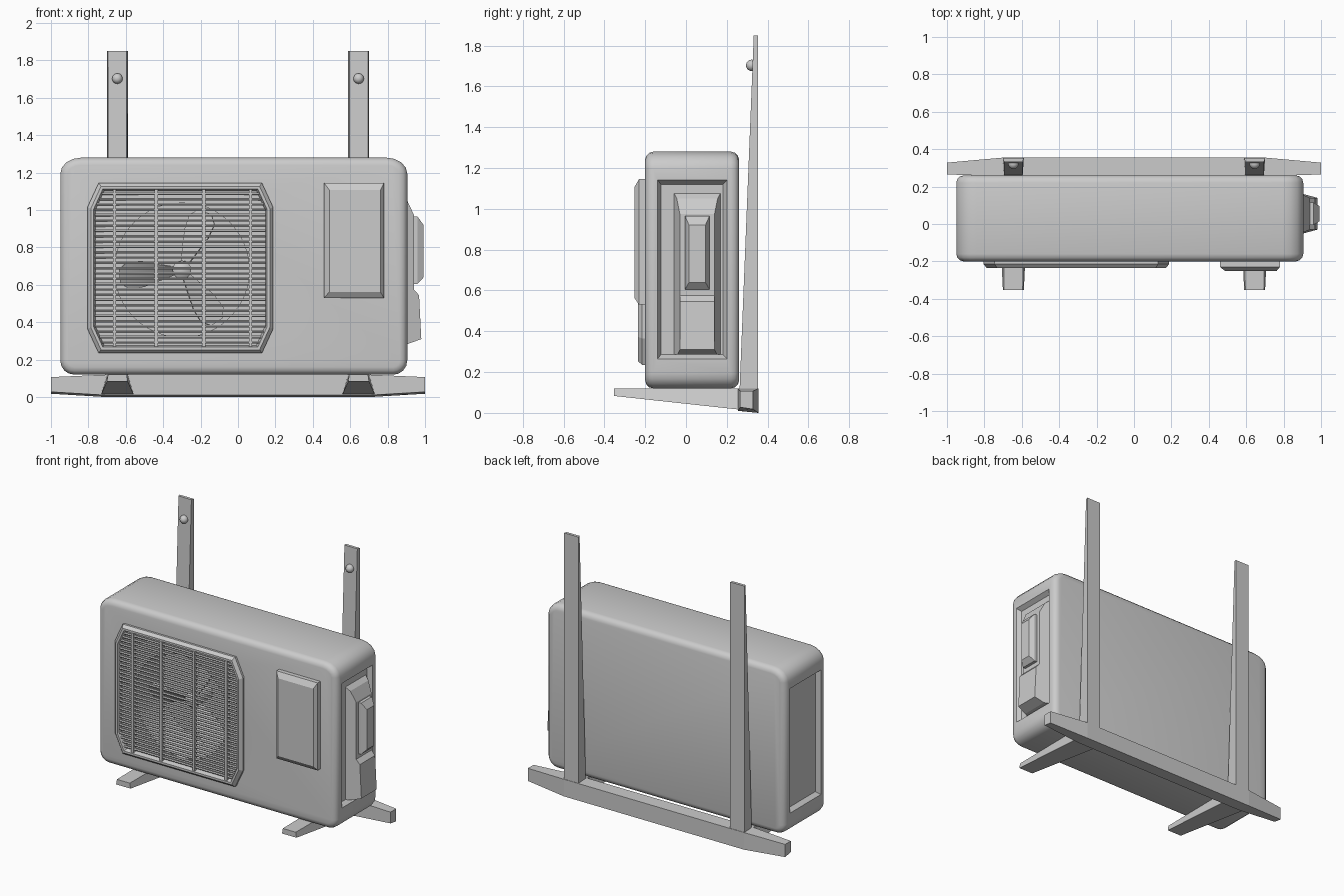
import bpy, bmesh
from math import pi, sin, cos, radians
from mathutils import Matrix, Vector

if "Cube" in bpy.data.objects:
    bpy.data.objects.remove(bpy.data.objects["Cube"])


def loft(name, rings, loop=False, smooth=None):
    """Skin a list of equal-length point rings; cap the ends or close the loop."""
    bm = bmesh.new()
    vr = [[bm.verts.new(p) for p in r] for r in rings]
    n = len(rings[0])
    pairs = list(zip(vr, vr[1:])) + ([(vr[-1], vr[0])] if loop else [])
    for a, b in pairs:
        for i in range(n):
            j = (i + 1) % n
            bm.faces.new((a[i], a[j], b[j], b[i]))
    if not loop:
        bm.faces.new(vr[0])
        bm.faces.new(vr[-1])
    bmesh.ops.recalc_face_normals(bm, faces=bm.faces)
    me = bpy.data.meshes.new(name)
    bm.to_mesh(me)
    bm.free()
    ob = bpy.data.objects.new(name, me)
    bpy.context.collection.objects.link(ob)
    if smooth:
        activate(ob)
        bpy.ops.object.shade_smooth_by_angle(angle=radians(smooth))
    return ob


def activate(ob):
    bpy.ops.object.select_all(action='DESELECT')
    ob.select_set(True)
    bpy.context.view_layer.objects.active = ob


def rect_y(y, x0, x1, z0, z1):
    return [(x0, y, z0), (x1, y, z0), (x1, y, z1), (x0, y, z1)]


def rect_x(x, y0, y1, z0, z1):
    return [(x, y0, z0), (x, y1, z0), (x, y1, z1), (x, y0, z1)]


def rect_z(z, x0, x1, y0, y1):
    return [(x0, y0, z), (x1, y0, z), (x1, y1, z), (x0, y1, z)]


def cut(target, cutter):
    m = target.modifiers.new("cut", 'BOOLEAN')
    m.operation, m.solver, m.object = 'DIFFERENCE', 'EXACT', cutter
    activate(target)
    bpy.ops.object.modifier_apply(modifier=m.name)
    bpy.data.objects.remove(cutter)


# Casing: rounded outline with softened front and back rims
def casing_ring(y, d):
    x0, x1, z0, z1 = -0.95 + d, 0.905 - d, 0.12 + d, 1.28 - d
    pts = []
    for k, (cx, sx, cz, sz, rx, rz) in enumerate([
            (x1, -1, z1, -1, 0.11, 0.085), (x0, 1, z1, -1, 0.11, 0.085),
            (x0, 1, z0, 1, 0.075, 0.075), (x1, -1, z0, 1, 0.075, 0.075)]):
        rx, rz = rx - d, rz - d
        for i in range(5):
            a = (k + i / 4) * pi / 2
            pts.append((cx + sx * rx + rx * cos(a), y, cz + sz * rz + rz * sin(a)))
    return pts


R = 0.04
front = [(-0.2 + R - R * sin(a), R - R * cos(a)) for a in (pi / 2, pi / 3, pi / 6, 0)]
back = [(0.06 - y, d) for y, d in reversed(front)]
casing = loft("casing", [casing_ring(y, d) for y, d in front + back])

# Fan well and recessed end panels
FX, FZ = -0.30, 0.68
cut(casing, loft("well_cutter", [
    [(FX + 0.36 * cos(a * pi / 24), y, FZ + 0.36 * sin(a * pi / 24)) for a in range(48)]
    for y in (-0.3, 0.08)]))
for s, face in ((1, 0.905), (-1, 0.95)):
    cut(casing, loft("end_cutter", [
        rect_x(s * (face + 0.03), -0.155, 0.215, 0.25, 1.155),
        rect_x(s * face, -0.14, 0.20, 0.265, 1.14),
        rect_x(s * (face - 0.03), -0.122, 0.182, 0.285, 1.12)]))
activate(casing)
bpy.ops.object.shade_smooth_by_angle(angle=radians(32))

# Fan: hub and three pitched blades
loft("fan_hub", [[(FX + r * cos(a * pi / 8), y, FZ + r * sin(a * pi / 8)) for a in range(16)]
                 for y, r in ((0.08, 0.05), (-0.09, 0.05), (-0.11, 0.025))], smooth=40)
for ang in (68, 186, 304):
    rings = []
    for r, w, pitch in ((0.03, 0.025, 45), (0.12, 0.055, 38), (0.21, 0.08, 32),
                        (0.29, 0.08, 27), (0.335, 0.04, 25)):
        t = radians(pitch)
        ring = []
        for u, v in ((-w, -0.004), (w, -0.004), (w, 0.004), (-w, 0.004)):
            p = Vector((r, u * sin(t) + v * cos(t), u * cos(t) - v * sin(t)))
            p = Matrix.Rotation(-radians(ang), 3, 'Y') @ p
            ring.append(p + Vector((FX, -0.06, FZ)))
        rings.append(ring)
    loft("fan_blade", rings, smooth=40)

# Grille frame: octagonal ring
GX0, GX1, GZ0, GZ1, CX, CZ = -0.805, 0.188, 0.235, 1.145, 0.06, 0.13


def octagon(y, d):
    x0, x1, z0, z1 = GX0 + d, GX1 - d, GZ0 + d, GZ1 - d
    cx, cz = CX - d * 0.3, CZ - d * 0.6
    return [(x0 + cx, y, z0), (x1 - cx, y, z0), (x1, y, z0 + cz), (x1, y, z1 - cz),
            (x1 - cx, y, z1), (x0 + cx, y, z1), (x0, y, z1 - cz), (x0, y, z0 + cz)]


loft("grille_frame", [octagon(-0.19, 0), octagon(-0.215, 0), octagon(-0.235, 0.018),
                      octagon(-0.235, 0.032), octagon(-0.19, 0.045)], loop=True)

# Grille slats, shortened where the frame corners cut in, and upright bars
N = 29
for i in range(N):
    z = 0.293 + i * (1.087 - 0.293) / (N - 1)
    edge = min(z - GZ0 - 0.04, GZ1 - 0.04 - z)
    d = 0.04 + max(0, 1 - edge / 0.10) * 0.045
    loft("grille_slat", [[(x, -0.217 + 0.009 * cos(a), z + 0.008 * sin(a))
                          for a in (k * pi / 3 for k in range(6))]
                         for x in (GX0 + d, GX1 - d)])
for x in (-0.66, -0.437, -0.183, 0.067):
    loft("grille_bar", [rect_z(z, x - 0.009, x + 0.009, -0.232, -0.205) for z in (0.27, 1.11)])

# Front cover panel
loft("front_cover", [rect_y(-0.19, 0.46, 0.78, 0.53, 1.145), rect_y(-0.23, 0.46, 0.78, 0.53, 1.145),
                     rect_y(-0.252, 0.488, 0.762, 0.562, 1.108)])

# Service housing on the right end: profile in x-z, narrowing outward
housing = [(0.87, 1.08), (0.905, 1.05), (0.94, 0.975), (0.94, 0.575), (0.968, 0.545),
           (0.98, 0.31), (0.91, 0.285), (0.87, 0.285)]


def housing_y(x, side):
    t = max(0, min(1, (x - 0.87) / 0.07))
    return 0.055 + side * (0.115 - 0.03 * t)


loft("service_housing", [[(x, housing_y(x, s), z) for x, z in housing] for s in (-1, 1)])
loft("service_handle", [rect_x(0.93, -0.005, 0.115, 0.605, 0.965),
                        rect_x(0.96, -0.005, 0.115, 0.605, 0.965),
                        rect_x(0.992, 0.015, 0.095, 0.64, 0.92)])

# Wall bracket: rear rail with tapered ends
loft("rear_rail", [[(x, y0, z0 + 0.01), (x, y1, z0), (x, y1, z1), (x, y0, z1)]
                   for x, y0, y1, z0, z1 in ((-1, 0.265, 0.328, 0.018, 0.107),
                                             (-0.7, 0.255, 0.355, 0, 0.12),
                                             (0.7, 0.255, 0.355, 0, 0.12),
                                             (1, 0.265, 0.328, 0.018, 0.107))])

# Support arms, uprights and bolts, one set each side
for x in (-0.645, 0.645):
    loft("support_arm", [[(x - b, y, z), (x + b, y, z), (x + t, y, 0.12), (x - t, y, 0.12)]
                         for y, z, b, t in ((-0.352, 0.083, 0.056, 0.05),
                                            (0.30, 0.012, 0.088, 0.056))])
    loft("upright", [[(x - 0.05, y, z), (x + 0.05, y, z), (x + 0.056, 0.352, z), (x - 0.056, 0.352, z)]
                     for y, z in ((0.262, 0.1), (0.332, 1.85))])
    bpy.ops.mesh.primitive_uv_sphere_add(segments=16, ring_count=10, radius=0.028,
                                         location=(x, 0.322, 1.703))
    bpy.context.object.name = "bolt"
    bpy.ops.object.shade_smooth()
